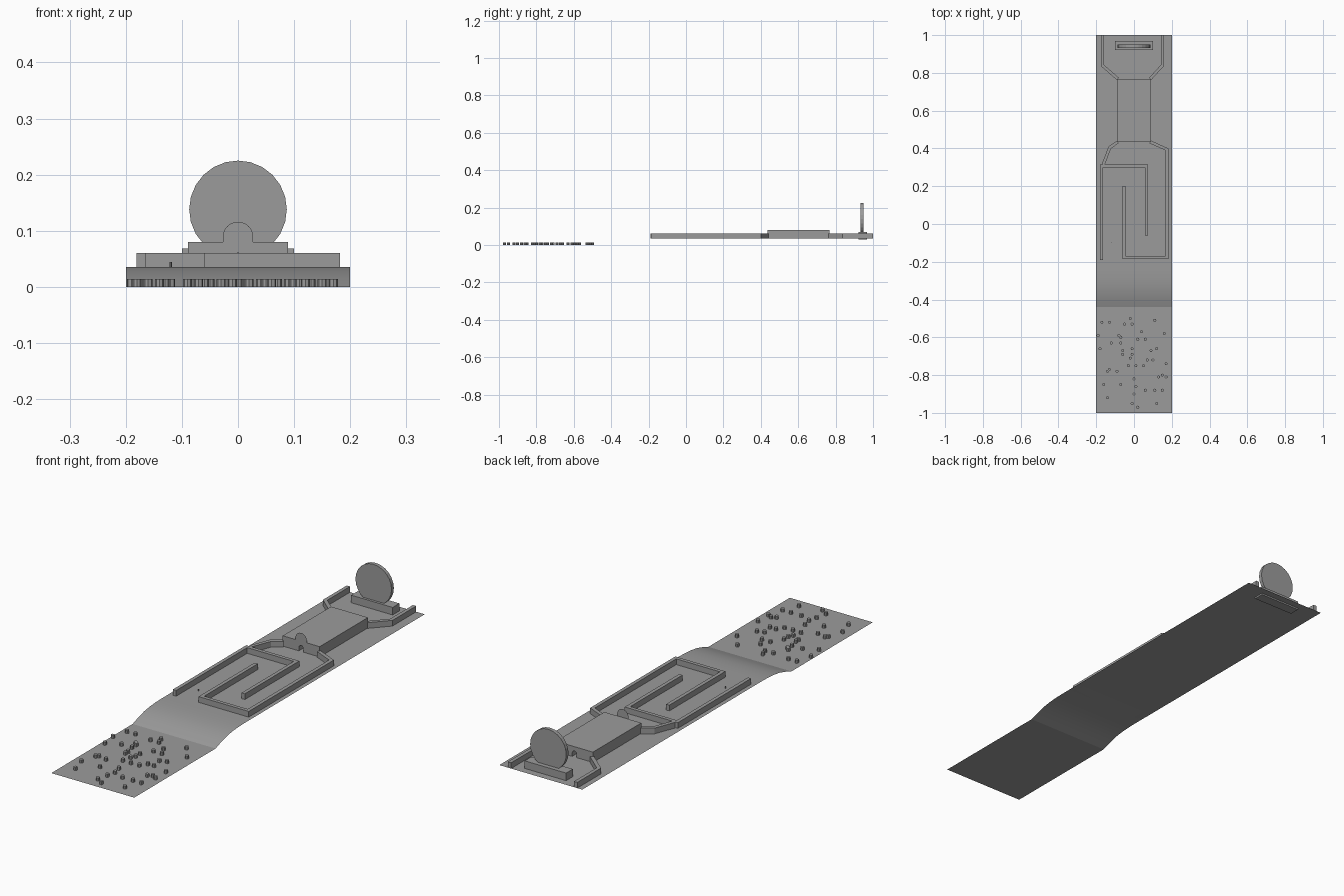
import bpy, bmesh
from math import sin, cos, pi
from mathutils import Vector

cube = bpy.data.objects.get("Cube")
if cube:
    bpy.data.objects.remove(cube, do_unlink=True)

# One plain grey for everything
grey = bpy.data.materials.new("plain_grey")
grey.use_nodes = True
colour = (0.33, 0.33, 0.33, 1)
grey.diffuse_color = colour
grey.node_tree.nodes["Principled BSDF"].inputs["Base Color"].default_value = colour

FLOOR, WALL_TOP, WALL_WIDTH = 0.035, 0.06, 0.016


def finish(name, bm):
    mesh = bpy.data.meshes.new(name)
    bm.to_mesh(mesh)
    bm.free()
    mesh.materials.append(grey)
    obj = bpy.data.objects.new(name, mesh)
    bpy.context.collection.objects.link(obj)
    return obj


def add_prism(bm, outline, direction):
    """Extrude a closed 3D outline along a direction."""
    face = bm.faces.new([bm.verts.new(p) for p in outline])
    new = bmesh.ops.extrude_face_region(bm, geom=[face], use_keep_orig=True)["geom"]
    verts = [v for v in new if isinstance(v, bmesh.types.BMVert)]
    bmesh.ops.translate(bm, verts=verts, vec=direction)
    bmesh.ops.recalc_face_normals(bm, faces=bm.faces[:])


def prism(name, outline, direction):
    bm = bmesh.new()
    add_prism(bm, outline, direction)
    return finish(name, bm)


def arc(radius, count, start=0.0, sweep=2 * pi):
    closed = abs(sweep - 2 * pi) < 1e-6
    steps = count if closed else count - 1
    return [(radius * cos(start + sweep * i / steps),
             radius * sin(start + sweep * i / steps)) for i in range(count)]


def wall(name, path):
    """Upright wall of constant width along a centre line, with mitred corners."""
    pts = [Vector(p) for p in path]
    left, right = [], []
    for i, p in enumerate(pts):
        before = (p - pts[i - 1]).normalized() if i else None
        after = (pts[i + 1] - p).normalized() if i < len(pts) - 1 else None
        before, after = before or after, after or before
        normal = Vector((-before.y, before.x))
        mitre = (normal + Vector((-after.y, after.x))).normalized()
        offset = mitre * (WALL_WIDTH / 2 / mitre.dot(normal))
        left.append(p + offset)
        right.append(p - offset)
    outline = [(p.x, p.y, FLOOR) for p in left + right[::-1]]
    return prism(name, outline, (0, 0, WALL_TOP - FLOOR))


# Thin base sheet with a ramp between its two levels
profile = [(-1, 0), (-0.44, 0), (-0.40, 0.014), (-0.36, 0.025), (-0.32, 0.031),
           (-0.28, 0.034), (-0.24, FLOOR), (1, FLOOR)]
bm = bmesh.new()
rows = [[bm.verts.new((x, y, z)) for x in (-0.2, 0.2)] for y, z in profile]
for a, b in zip(rows, rows[1:]):
    bm.faces.new((a[0], a[1], b[1], b[0]))
sheet = finish("base_sheet", bm)
bpy.ops.object.select_all(action="DESELECT")
sheet.select_set(True)
bpy.context.view_layer.objects.active = sheet
bpy.ops.object.shade_smooth_by_angle(angle=0.28)

# Raised block with a small tunnel running through it
front, back, half, top = 0.435, 0.768, 0.089, 0.08
notch = [(x, 0.05 + z) for x, z in arc(0.011, 7, pi, -pi)]
section = ([(half, FLOOR), (half, top), (-half, top), (-half, FLOOR), (-0.011, FLOOR)]
           + notch + [(0.011, FLOOR)])
prism("centre_block", [(x, front, z) for x, z in section], (0, back - front, 0))

# Flat half-round tab standing on the block's front edge
bm = bmesh.new()
tab = [(-0.027, top), (0.027, top)] + [(x, 0.089 + z) for x, z in arc(0.027, 13, 0, pi)]
bm.faces.new([bm.verts.new((x, front, z)) for x, z in tab])
finish("round_tab", bm)

# Rails that flare out behind the block
wall("back_rail_right", [(-0.168, 1), (-0.168, 0.84), (-0.085, 0.768)])
wall("back_rail_left", [(0.151, 1), (0.151, 0.84), (0.085, 0.768)])

# Interlocking maze walls in front of the block
wall("maze_funnel_right", [(-0.085, 0.435), (-0.128, 0.405), (-0.163, 0.315)])
wall("maze_side_right", [(-0.173, 0.315), (-0.173, -0.19)])
wall("maze_hook_right", [(-0.173, 0.307), (0.067, 0.307), (0.067, -0.06)])
wall("maze_hook_left", [(0.085, 0.435), (0.174, 0.395), (0.174, -0.178),
                        (-0.052, -0.178), (-0.052, 0.2)])

# Upright disc in its holder
prism("disc_holder", [(-0.1, 0.922, 0.028), (0.1, 0.922, 0.028),
                      (0.1, 0.968, 0.028), (-0.1, 0.968, 0.028)], (0, 0, 0.04))
prism("upright_disc", [(x, 0.933, 0.138 + z) for x, z in arc(0.087, 24)], (0, 0.016, 0))

# Tiny post beside the maze
prism("tiny_post", [(x - 0.12, y - 0.1, FLOOR) for x, y in arc(0.002, 6)], (0, 0, 0.009))

# Scattered pegs on the low level: distance forward, then sideways places, in hundredths
peg_rows = {50: [-2], 51: [11], 52: [-13, -17], 53: [-1, -5], 57: [4], 58: [16],
            59: [-19, -8], 60: [-7], 61: [2, 6], 63: [-12, -7], 66: [-18, -1, 12],
            67: [-6, 9], 69: [-6, -1], 71: [-2], 72: [7, 10], 74: [17],
            75: [-3, 1, 5], 77: [-13], 78: [-9, -14], 80: [15], 81: [13, 17],
            82: [0], 85: [-16, -7], 86: [1], 88: [6, 11, 15], 90: [0],
            92: [-14], 95: [-1, 12], 97: [2]}
bm = bmesh.new()
for forward, places in peg_rows.items():
    for side in places:
        ring = [(side / 100 + x, y - forward / 100, 0) for x, y in arc(0.008, 8)]
        add_prism(bm, ring, (0, 0, 0.014))
finish("pegs", bm)
